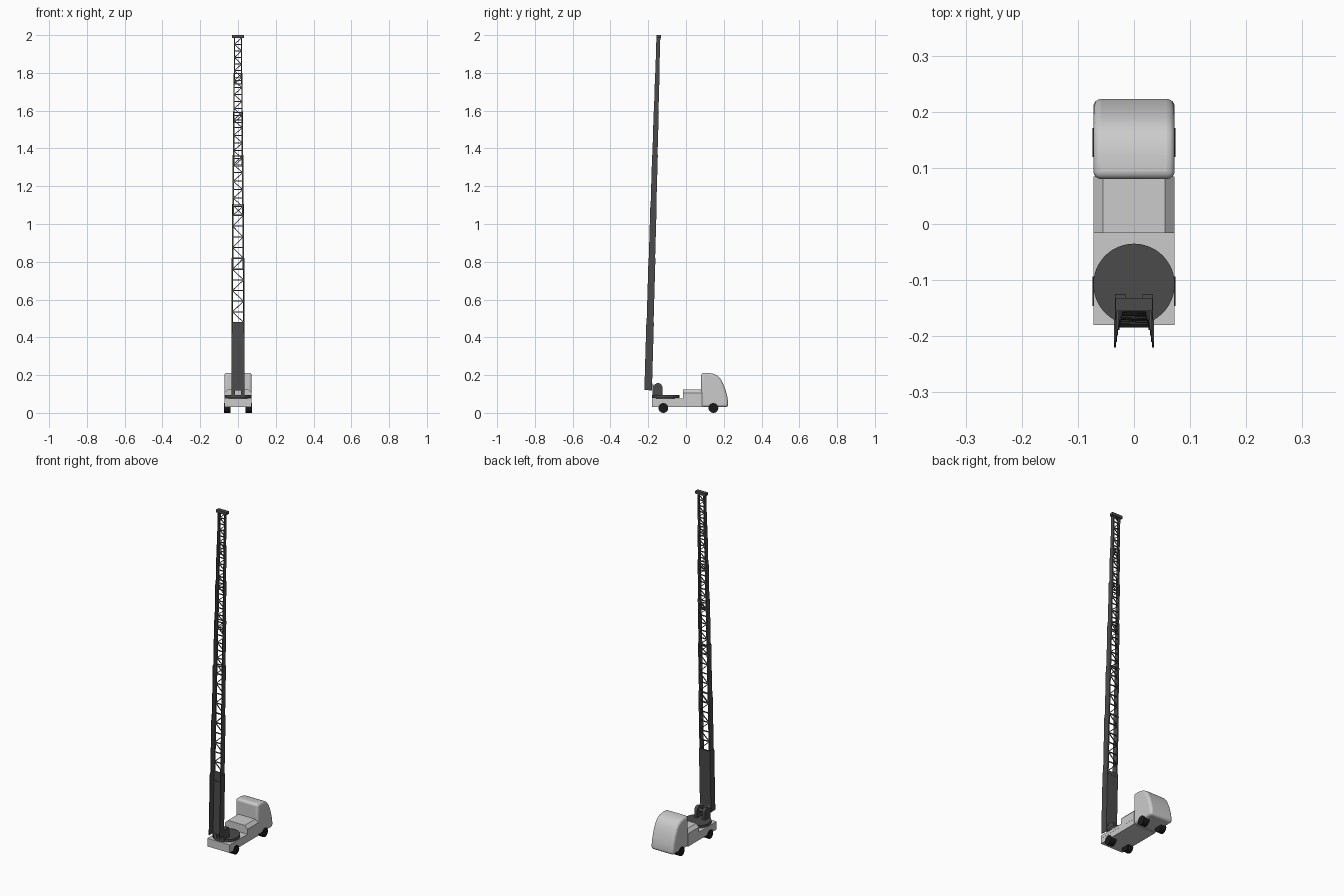
import bpy, bmesh, math
from mathutils import Matrix, Vector

if "Cube" in bpy.data.objects:
    bpy.data.objects.remove(bpy.data.objects["Cube"])


def material(name, c):
    m = bpy.data.materials.new(name)
    m.diffuse_color = (c, c, c, 1)
    m.use_nodes = True
    m.node_tree.nodes["Principled BSDF"].inputs["Base Color"].default_value = m.diffuse_color
    return m


DARK = material("dark_metal", 0.07)
BLACK = material("rubber", 0.01)


def finish(name, bm, mat=None, matrix=None):
    bmesh.ops.recalc_face_normals(bm, faces=bm.faces)
    me = bpy.data.meshes.new(name)
    bm.to_mesh(me)
    bm.free()
    ob = bpy.data.objects.new(name, me)
    bpy.context.collection.objects.link(ob)
    if mat:
        me.materials.append(mat)
    if matrix:
        ob.matrix_world = matrix
    return ob


def box(bm, x, y, z):
    c = Vector(((x[0] + x[1]) / 2, (y[0] + y[1]) / 2, (z[0] + z[1]) / 2))
    s = Matrix.Diagonal((x[1] - x[0], y[1] - y[0], z[1] - z[0], 1))
    bmesh.ops.create_cube(bm, size=1, matrix=Matrix.Translation(c) @ s)


def bar(bm, p, q, t):
    p, q = Vector(p), Vector(q)
    d = q - p
    m = Matrix.Translation((p + q) / 2) @ d.to_track_quat('Z', 'Y').to_matrix().to_4x4()
    bmesh.ops.create_cube(bm, size=1, matrix=m @ Matrix.Diagonal((t, t, d.length, 1)))


def prism(bm, pts, lo, hi, axis='X'):
    """Extrude a profile along x (points are y,z) or along y (points are x,z)."""
    def at(a, b, t):
        return (t, a, b) if axis == 'X' else (a, t, b)
    f = bm.faces.new([bm.verts.new(at(a, b, lo)) for a, b in pts])
    r = bmesh.ops.extrude_face_region(bm, geom=[f])
    vs = [v for v in r["geom"] if isinstance(v, bmesh.types.BMVert)]
    bmesh.ops.translate(bm, vec=Vector(at(0, 0, hi - lo)), verts=vs)


def cylinder(bm, r, depth, loc, axis='Z', seg=32):
    rot = Matrix.Rotation(math.pi / 2, 4, 'Y') if axis == 'X' else Matrix()
    bmesh.ops.create_cone(bm, cap_ends=True, segments=seg, radius1=r, radius2=r,
                          depth=depth, matrix=Matrix.Translation(loc) @ rot)


def smooth(ob, angle=35):
    bpy.ops.object.select_all(action='DESELECT')
    ob.select_set(True)
    bpy.context.view_layer.objects.active = ob
    bpy.ops.object.shade_smooth_by_angle(angle=math.radians(angle))


# Cab: side profile with a rounded front, softened all round
bm = bmesh.new()
prism(bm, [(0.08, 0.03), (0.08, 0.212), (0.12, 0.212), (0.15, 0.206), (0.172, 0.193),
           (0.188, 0.172), (0.205, 0.135), (0.218, 0.09), (0.223, 0.06), (0.223, 0.03)],
      -0.0725, 0.0725)
cab = finish("cab", bm)
bev = cab.modifiers.new("bevel", 'BEVEL')
bev.width, bev.segments, bev.limit_method = 0.014, 4, 'ANGLE'
bev.angle_limit = math.radians(40)
smooth(cab, 40)

# Chassis and rear deck
bm = bmesh.new()
box(bm, (-0.072, 0.072), (-0.18, 0.085), (0.03, 0.064))
finish("chassis", bm)
bm = bmesh.new()
box(bm, (-0.0725, 0.0725), (-0.18, -0.015), (0.06, 0.077))
finish("rear_deck", bm)

# Equipment box behind the cab, chamfered along the top
bm = bmesh.new()
prism(bm, [(-0.0725, 0.06), (0.0725, 0.06), (0.0725, 0.106), (0.055, 0.124),
           (-0.055, 0.124), (-0.0725, 0.106)], -0.016, 0.085, 'Y')
finish("equipment_box", bm)

# Wheels
for yn, y in (("rear", -0.12), ("front", 0.145)):
    for side, s in (("left", -1), ("right", 1)):
        bm = bmesh.new()
        cylinder(bm, 0.026, 0.034, (s * 0.057, y, 0.026), 'X', 24)
        smooth(finish(f"{yn}_{side}_wheel", bm, BLACK))

# Turntable
bm = bmesh.new()
cylinder(bm, 0.0725, 0.015, (0, -0.1075, 0.087), seg=48)
cylinder(bm, 0.05, 0.008, (0, -0.1075, 0.078), seg=48)
smooth(finish("turntable", bm, DARK))

# Mast support lugs and pivot pin
for side, s in (("left", -1), ("right", 1)):
    bm = bmesh.new()
    pts = [(-0.178, 0.09), (-0.125, 0.09), (-0.125, 0.135)]
    pts += [(-0.148 + 0.023 * math.cos(a), 0.135 + 0.023 * math.sin(a))
            for a in [math.pi * i / 8 for i in range(1, 8)]]
    pts += [(-0.178, 0.158)]
    prism(bm, pts, s * 0.015, s * 0.034)
    finish(f"{side}_support_lug", bm, DARK)
bm = bmesh.new()
cylinder(bm, 0.009, 0.05, (0, -0.148, 0.135), 'X', 20)
smooth(finish("pivot_pin", bm, DARK))

# Telescopic mast: open channels nested in each other, leaning slightly back
TILT = Matrix.Translation((0, -0.2005, 0.12)) @ Matrix.Rotation(-0.029, 4, 'X')
ends = [0.36, 0.70, 0.985, 1.245, 1.475, 1.68, 1.87]
for i, top in enumerate(ends):
    w, d, t = 0.0355 - 0.0022 * i, 0.020 - 0.0016 * i, 0.003
    lo = 0 if i == 0 else ends[i - 1] - 0.06
    bm = bmesh.new()
    for s in (-1, 1):
        x = sorted((s * w, s * (w - t)))
        box(bm, x, (-d, d), (lo, top))
        box(bm, sorted((s * w, s * (w - 0.007))), (d - 0.004, d), (lo, top))
    if i == 0:
        # Solid back panel and top collar of the base section
        box(bm, (-w, w), (d - 0.004, d), (lo, top))
        box(bm, (-w, w), (d - 0.007, d + 0.001), (top - 0.02, top))
    else:
        # Rungs with a diagonal in every bay
        pitch = 0.064 - 0.005 * i
        n = round((top - lo) / pitch)
        h, y = (top - lo - 0.006) / n, d - 0.003
        for k in range(n + 1):
            z = lo + 0.003 + k * h
            bar(bm, (-w + t, y, z), (w - t, y, z), 0.005)
            if k < n:
                s = -1 if k % 2 else 1
                bar(bm, (-s * (w - t), y, z), (s * (w - t), y, z + h), 0.004)
    finish("mast_base" if i == 0 else f"mast_section_{i}", bm, DARK, TILT)

# Head plate on the tip
bm = bmesh.new()
box(bm, (-0.033, 0.033), (-0.155, -0.132), (1.984, 2.0))
finish("mast_head", bm, DARK)
